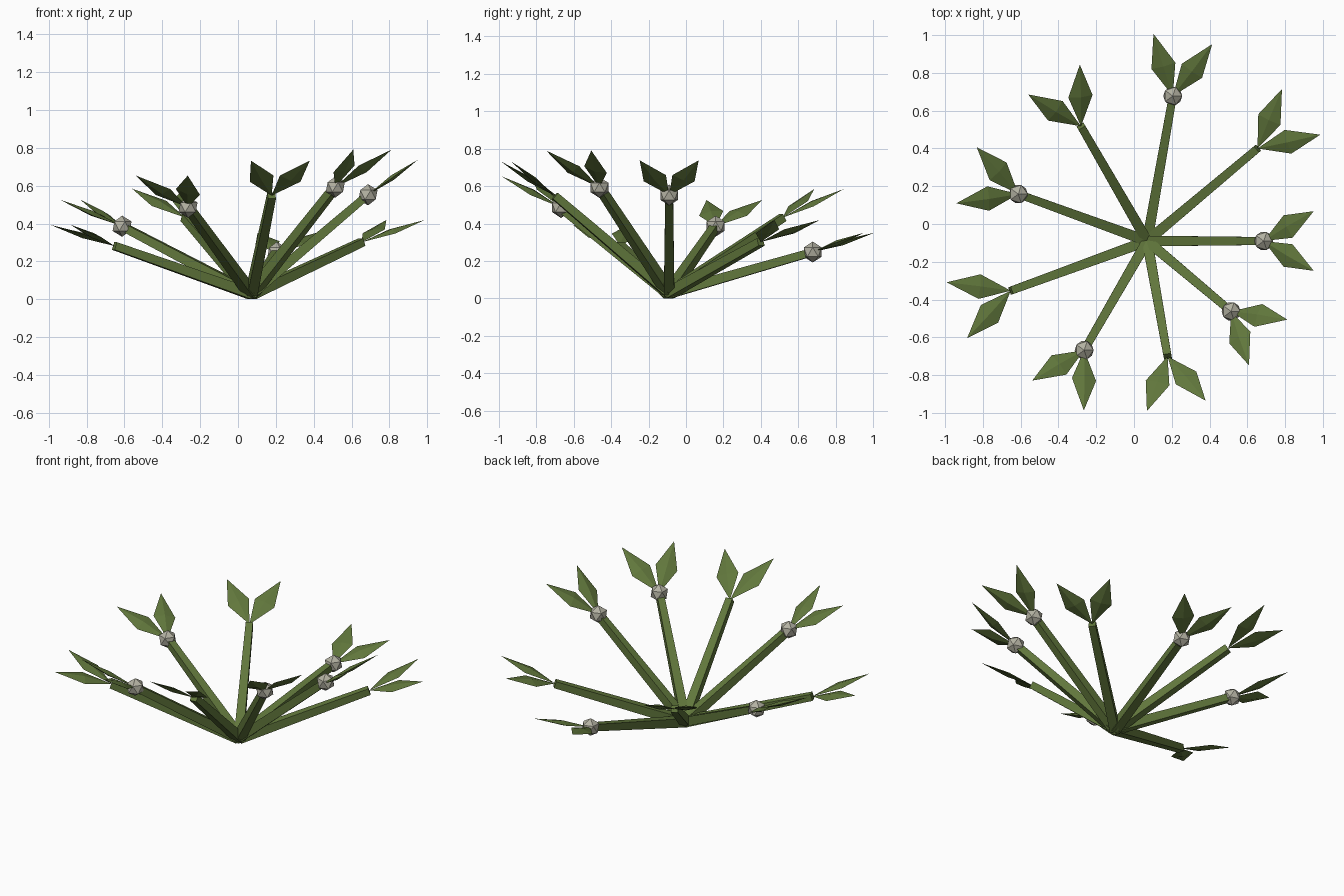
import bpy, bmesh, math
from mathutils import Vector

if "Cube" in bpy.data.objects:
    bpy.data.objects.remove(bpy.data.objects["Cube"])


def material(name, rgb):
    m = bpy.data.materials.new(name)
    m.diffuse_color = (*rgb, 1)
    m.use_nodes = True
    m.node_tree.nodes["Principled BSDF"].inputs["Base Color"].default_value = m.diffuse_color
    return m


GREEN = material("leaf green", (0.12, 0.185, 0.045))
GREY = material("berry grey", (0.45, 0.44, 0.36))
ROOT = Vector((0.07, -0.09, 0.027))
STEM_LENGTH = 0.81


def frame(azimuth, elevation):
    """Forward, sideways and upward directions of a tilted part."""
    a, e = math.radians(azimuth), math.radians(elevation)
    f = Vector((math.cos(a) * math.cos(e), math.sin(a) * math.cos(e), math.sin(e)))
    s = Vector((-math.sin(a), math.cos(a), 0))
    return f, s, f.cross(s)


def make_object(name, bm, mat):
    bmesh.ops.recalc_face_normals(bm, faces=bm.faces)
    mesh = bpy.data.meshes.new(name)
    bm.to_mesh(mesh)
    bm.free()
    mesh.materials.append(mat)
    ob = bpy.data.objects.new(name, mesh)
    bpy.context.collection.objects.link(ob)


def stem(name, f, s, u):
    # Square rod, slightly tapered
    bm = bmesh.new()
    rings = []
    for dist, half in ((0, 0.028), (STEM_LENGTH, 0.021)):
        rings.append([bm.verts.new(ROOT + f * dist + s * half * i + u * half * j)
                      for i, j in ((-1, -1), (1, -1), (1, 1), (-1, 1))])
    for ring in rings:
        bm.faces.new(ring)
    for k in range(4):
        n = (k + 1) % 4
        bm.faces.new((rings[0][k], rings[0][n], rings[1][n], rings[1][k]))
    make_object(name, bm, GREEN)


def leaf(name, base, axis, side, up):
    # Flat diamond with a raised centre on both faces
    bm = bmesh.new()
    root, tip = bm.verts.new(base), bm.verts.new(base + axis * 0.36)
    mid = base + axis * 0.175
    rim = [bm.verts.new(mid + o) for o in
           (side * 0.066, up * 0.014, side * -0.066, up * -0.014)]
    for k in range(4):
        for end in (root, tip):
            bm.faces.new((end, rim[k], rim[(k + 1) % 4]))
    make_object(name, bm, GREEN)


def berry(name, centre):
    bm = bmesh.new()
    bmesh.ops.create_icosphere(bm, subdivisions=1, radius=0.056)
    bmesh.ops.translate(bm, verts=bm.verts, vec=centre)
    make_object(name, bm, GREY)


# Nine stems fan out evenly, each with its own elevation
elevations = (40.4, 19.8, 15.8, 30, 26.3, 18.3, 34.5, 40, 44.3)
with_berry = (0, 2, 4, 6, 8)
for i, elevation in enumerate(elevations):
    azimuth = i * 40
    f, s, u = frame(azimuth, elevation)
    stem(f"stem_{i}", f, s, u)
    end = ROOT + f * STEM_LENGTH
    if i in with_berry:
        berry(f"berry_{i}", end)
    # A pair of leaves spreads from the stem end, a little flatter than the stem
    f, s, u = frame(azimuth, elevation * 0.67 + 8)
    for sign, label in ((1, "left"), (-1, "right")):
        t = math.radians(26) * sign
        axis = f * math.cos(t) + s * math.sin(t)
        side = s * math.cos(t) - f * math.sin(t)
        leaf(f"leaf_{label}_{i}", end, axis, side, u)
